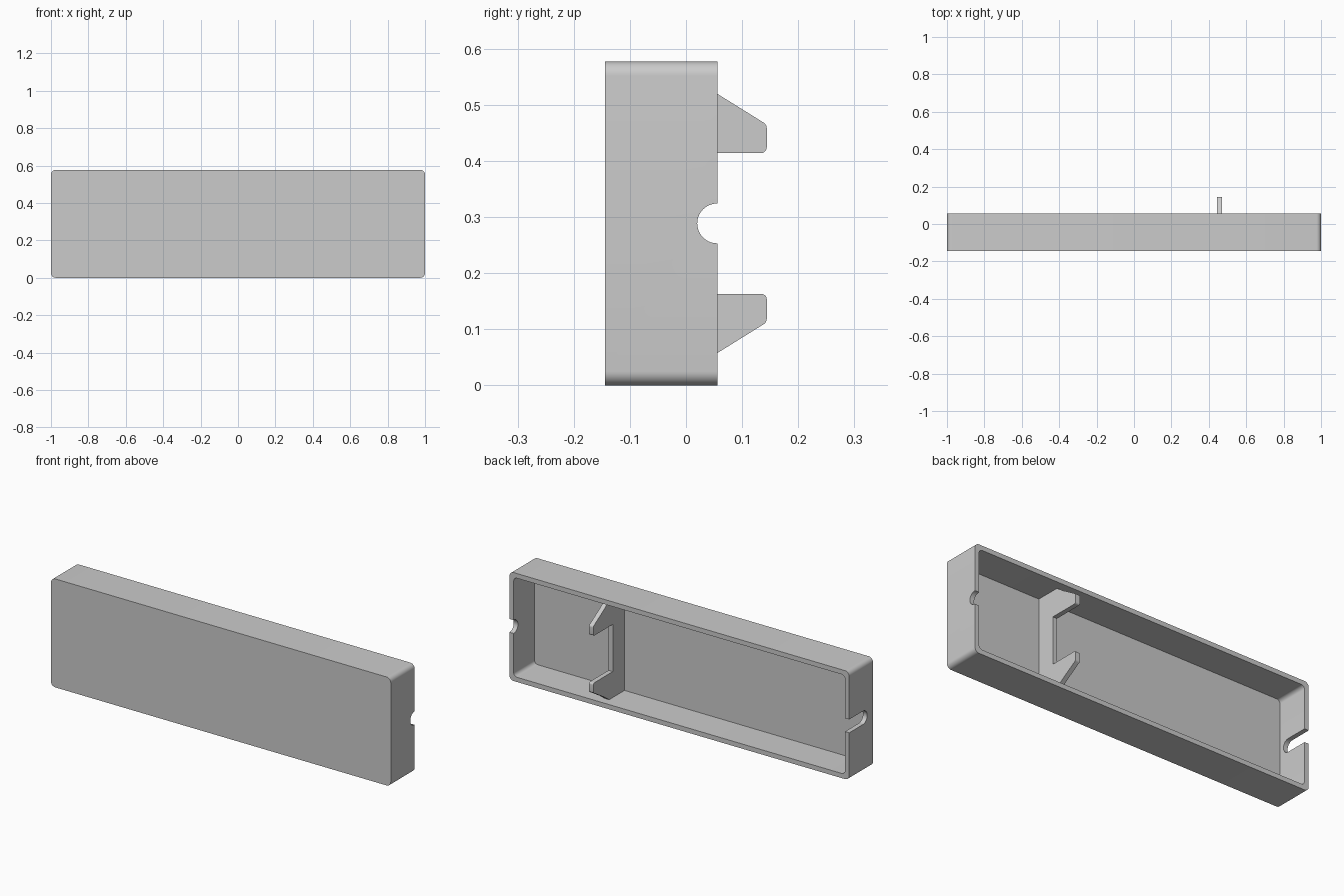
import bpy, bmesh
from math import cos, sin, pi, radians
from mathutils import Vector

cube = bpy.data.objects.get("Cube")
if cube:
    bpy.data.objects.remove(cube, do_unlink=True)

HEIGHT, FRONT, BACK, WALL = 0.577, -0.144, 0.056, 0.025
MID = HEIGHT / 2

grey = bpy.data.materials.new("plain grey")
grey.use_nodes = True
grey.diffuse_color = (0.6, 0.6, 0.6, 1)
grey.node_tree.nodes["Principled BSDF"].inputs["Base Color"].default_value = (0.6, 0.6, 0.6, 1)


def prism(name, outline, axis, start, end):
    """Extrude a 2D outline along x (outline is y, z) or y (outline is x, z)."""
    bm = bmesh.new()
    place = (lambda a, b: (start, a, b)) if axis == "x" else (lambda a, b: (a, start, b))
    face = bm.faces.new([bm.verts.new(place(*p)) for p in outline])
    grown = bmesh.ops.extrude_face_region(bm, geom=[face])["geom"]
    offset = Vector((end - start, 0, 0)) if axis == "x" else Vector((0, end - start, 0))
    bmesh.ops.translate(bm, vec=offset, verts=[v for v in grown if isinstance(v, bmesh.types.BMVert)])
    bmesh.ops.recalc_face_normals(bm, faces=bm.faces)
    mesh = bpy.data.meshes.new(name)
    bm.to_mesh(mesh)
    bm.free()
    mesh.materials.append(grey)
    obj = bpy.data.objects.new(name, mesh)
    bpy.context.collection.objects.link(obj)
    return obj


def arc(cx, cy, r, a0, a1, steps=8):
    angles = [radians(a0 + (a1 - a0) * i / steps) for i in range(steps + 1)]
    return [(cx + r * cos(a), cy + r * sin(a)) for a in angles]


def rounded_rect(inset, r):
    x, top, low = 1 - inset - r, HEIGHT - inset - r, inset + r
    return (arc(x, top, r, 0, 90) + arc(-x, top, r, 90, 180)
            + arc(-x, low, r, 180, 270) + arc(x, low, r, 270, 360))


def slot(bottom, r=0.0355):
    """Round-bottomed slot open towards the back."""
    return arc(bottom + r, MID, r, 90, 270, 20) + [(BACK + 0.1, MID - r), (BACK + 0.1, MID + r)]


def activate(obj):
    bpy.ops.object.select_all(action="DESELECT")
    obj.select_set(True)
    bpy.context.view_layer.objects.active = obj


def cut(target, cutter):
    cutter.hide_render = True
    mod = target.modifiers.new("cut", "BOOLEAN")
    mod.operation, mod.solver, mod.object = "DIFFERENCE", "EXACT", cutter
    activate(target)
    bpy.ops.object.modifier_apply(modifier=mod.name)
    bpy.data.objects.remove(cutter, do_unlink=True)


# Open-backed tray with rounded corners
tray = prism("tray", rounded_rect(0, 0.025), "y", FRONT, BACK)
cut(tray, prism("cavity_cutter", rounded_rect(WALL, 0.02), "y", FRONT + WALL, BACK + 0.1))

# Shallow notch in the left end wall, deep slot in the right one
cut(tray, prism("left_notch_cutter", slot(0.02), "x", 0.9, 1.1))
cut(tray, prism("right_slot_cutter", slot(-0.095), "x", -1.1, -0.9))

# Inner rib with two hooked tabs, mirrored about mid height
upper = ([(FRONT + WALL - 0.005, HEIGHT - WALL + 0.003), (0.006, HEIGHT - WALL + 0.003), (0.055, 0.52)]
         + arc(0.132, 0.458, 0.012, 57, 0, 5)
         + arc(0.134, 0.424, 0.01, 0, -90, 5)
         + [(-0.02, 0.414)])
lower = [(y, HEIGHT - z) for y, z in reversed(upper)]
rib = prism("clip_rib", upper + lower, "x", 0.445, 0.47)

for part in (tray, rib):
    activate(part)
    bpy.ops.object.shade_smooth_by_angle(angle=radians(30))
